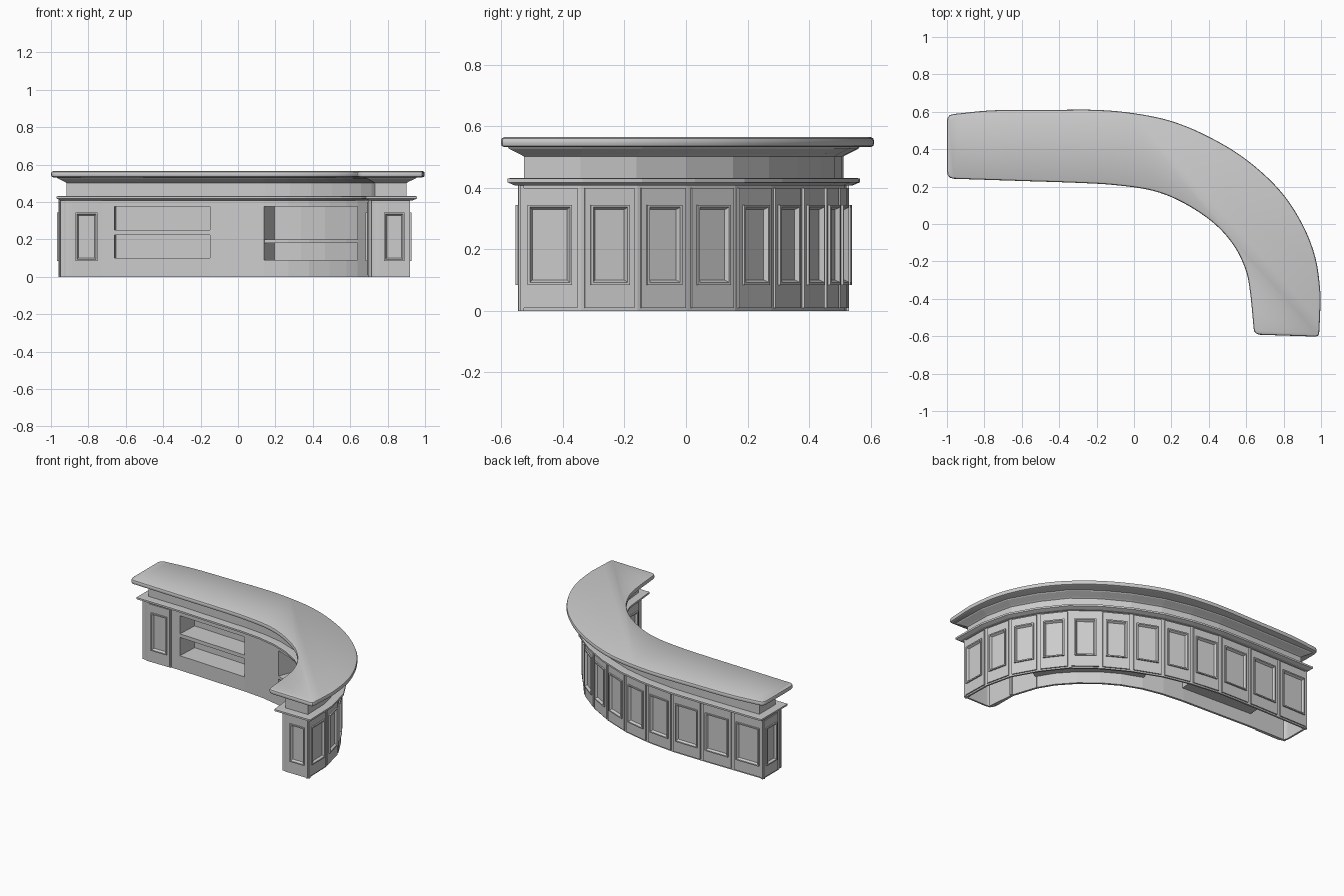
import bpy, bmesh, math
from mathutils import Vector

if "Cube" in bpy.data.objects:
    bpy.data.objects.remove(bpy.data.objects["Cube"])


def offset(path, dist, closed=False):
    """Mitred offset to the left of the travel direction."""
    pts = [Vector(p) for p in path]
    n, out = len(pts), []
    for i, p in enumerate(pts):
        dirs = []
        if closed or i > 0:
            dirs.append((p - pts[i - 1]).normalized())
        if closed or i < n - 1:
            dirs.append((pts[(i + 1) % n] - p).normalized())
        norms = [Vector((-d.y, d.x)) for d in dirs]
        m = sum(norms, Vector((0, 0))).normalized()
        out.append(p + m * dist / max(m.dot(norms[0]), 0.4))
    return out


def finish(name, bm, smooth=False):
    bmesh.ops.recalc_face_normals(bm, faces=bm.faces)
    me = bpy.data.meshes.new(name)
    bm.to_mesh(me)
    bm.free()
    ob = bpy.data.objects.new(name, me)
    bpy.context.collection.objects.link(ob)
    if smooth:
        bpy.ops.object.select_all(action='DESELECT')
        ob.select_set(True)
        bpy.context.view_layer.objects.active = ob
        bpy.ops.object.shade_smooth_by_angle(angle=math.radians(35))
    return ob


def loft(name, rings, smooth=False):
    """Closed solid through equal-length rings of 3D points."""
    bm = bmesh.new()
    vs = [[bm.verts.new(p) for p in r] for r in rings]
    for a, b in zip(vs, vs[1:]):
        for i in range(len(a)):
            j = (i + 1) % len(a)
            bm.faces.new((a[i], a[j], b[j], b[i]))
    bm.faces.new(vs[0])
    bm.faces.new(vs[-1])
    return finish(name, bm, smooth)


def slab(name, outline, levels, smooth=False):
    """Solid from a closed outline and (offset, z) levels."""
    return loft(name, [[(p.x, p.y, z) for p in offset(outline, o, True)]
                       for o, z in levels], smooth)


def band(name, path, o0, o1, z0, z1, smooth=False):
    """Wall or board that follows an open path between two offsets."""
    bm = bmesh.new()
    rows = [[bm.verts.new((a.x, a.y, z0)), bm.verts.new((b.x, b.y, z0)),
             bm.verts.new((b.x, b.y, z1)), bm.verts.new((a.x, a.y, z1))]
            for a, b in zip(offset(path, o0), offset(path, o1))]
    for r, s in zip(rows, rows[1:]):
        for i in range(4):
            j = (i + 1) % 4
            bm.faces.new((r[i], r[j], s[j], s[i]))
    bm.faces.new(rows[0])
    bm.faces.new(rows[-1])
    return finish(name, bm, smooth)


def panel(name, p, q):
    """Framed panel on the left side of the line p to q."""
    p, q = Vector(p), Vector(q)
    d = (q - p).normalized()
    n = Vector((-d.y, d.x))
    rings = []
    for m, z0, z1, h in ((.012, .01, .40, -.012), (.012, .01, .40, 0),
                         (.03, .085, .345, 0), (.03, .085, .345, .009),
                         (.038, .093, .337, .009), (.046, .101, .329, -.006)):
        a, b = p + d * m + n * h, q - d * m + n * h
        rings.append([(a.x, a.y, z0), (b.x, b.y, z0), (b.x, b.y, z1), (a.x, a.y, z1)])
    loft(name, rings)


def spline(pts, steps=5):
    """Catmull-Rom curve through the points."""
    v = [Vector(p) for p in pts]
    v = [2 * v[0] - v[1]] + v + [2 * v[-1] - v[-2]]
    out = []
    for a, b, c, d in zip(v, v[1:], v[2:], v[3:]):
        for k in range(steps):
            t = k / steps
            out.append(.5 * (2 * b + (c - a) * t + (2 * a - 5 * b + 4 * c - d) * t * t
                             + (3 * b - a - 3 * c + d) * t ** 3))
    return out + [v[-2]]


def corner(c, r, a0, a1, n=8):
    return [(c[0] + r * math.cos(math.radians(a0 + (a1 - a0) * i / n)),
             c[1] + r * math.sin(math.radians(a0 + (a1 - a0) * i / n))) for i in range(n + 1)]


# Plan paths, both from the left end to the right end
outer = [(-.96, .53), (-.725, .53), (-.49, .53), (-.26, .525), (-.05, .50), (.145, .455),
         (.335, .38), (.505, .285), (.66, .165), (.78, .01), (.872, -.155), (.915, -.34),
         (.92, -.545)]
inner = [(-.95, .315), (-.66, .31), (-.15, .285), (0, .27), (.14, .24), (.27, .19),
         (.38, .125), (.49, .035), (.58, -.065), (.64, -.165), (.695, -.33), (.715, -.535)]

# Counter top with rounded edge
top_outer = spline([(-.965, .588), (-.75, .608), (-.45, .61), (-.2, .61), (0, .592), (.2, .55),
                    (.4, .467), (.6, .345), (.78, .18), (.9, 0), (.97, -.18), (.996, -.36),
                    (.996, -.46), (.99, -.585)])
top_inner = spline([(-.965, .242), (-.6, .23), (-.3, .22), (-.1, .208), (.1, .178), (.26, .115),
                    (.42, .01), (.53, -.11), (.595, -.24), (.62, -.36), (.64, -.56)])
top_line = (top_outer + [Vector(p) for p in ((.985, -.597), (.972, -.602), (.67, -.592),
                                             (.652, -.585), (.643, -.574))]
            + top_inner[::-1]
            + [Vector(p) for p in ((-.985, .248), (-.996, .262), (-1, .285),
                                   (-1, .55), (-.996, .57), (-.985, .582))])
slab("counter_top", top_line, ((-.012, .532), (-.003, .536), (0, .544), (0, .553),
                               (-.003, .561), (-.011, .565)), True)

# Neck with flared cornice, and the ledge below it
base = [(-.935, .53)] + outer[1:] + [(.715, -.545)] + inner[1:-1][::-1] + [(-.935, .315)]
slab("neck_and_cornice", base, ((-.018, .425), (-.018, .502), (-.008, .508), (.03, .527),
                                (.035, .533)))
slab("ledge", base, ((.012, .408), (.026, .414), (.035, .418), (.035, .43), (.025, .432)))

# Outer faceted wall and its panels
band("outer_wall", outer, -.02, -.008, 0, .412)
for i, (p, q) in enumerate(zip(outer, outer[1:])):
    panel(f"outer_panel_{i + 1:02d}", p, q)

# Inner wall: solid stretches, and two niches with a shelf each
band("inner_wall_left", inner[:2], 0, .015, 0, .412)
band("inner_wall_middle", inner[2:5], 0, .015, 0, .412)
band("inner_wall_right", inner[9:], 0, .015, 0, .412)
DEPTH = .16
for name, path, z0, z1, s0, s1 in (("straight_niche", inner[1:3], .10, .375, .225, .25),
                                   ("curved_niche", inner[4:10], .09, .375, .18, .20)):
    band(name + "_wall_below", path, 0, .015, 0, z0)
    band(name + "_wall_above", path, 0, .015, z1, .412)
    band(name + "_floor", path, .001, DEPTH, z0 - .012, z0)
    band(name + "_shelf", path, .001, DEPTH, s0, s1)
    band(name + "_ceiling", path, .001, DEPTH, z1, z1 + .012)
    band(name + "_back", path, DEPTH - .01, DEPTH, z0 - .012, z1 + .012)
    back = offset(path, DEPTH)
    for side, a, b, o in (("left", path[0], back[0], .01), ("right", path[-1], back[-1], -.01)):
        band(f"{name}_{side}_side", [a, b], 0, o, z0 - .012, z1 + .012)

# End blocks with one rounded corner and two panels each
left_end = [(-.96, .53)] + corner((-.90, .36), .06, 180, 270) + [(-.72, .30), (-.72, .32)]
right_end = [(.72, -.32), (.69, -.32)] + corner((.75, -.485), .06, 180, 270) + [(.92, -.545)]
band("left_end_block", left_end, .006, .018, 0, .412, True)
band("right_end_block", right_end, .006, .018, 0, .412, True)
panel("left_end_panel", (-.96, .36), (-.96, .53))
panel("left_inner_panel", (-.72, .30), (-.90, .30))
panel("right_end_panel", (.92, -.545), (.75, -.545))
panel("right_inner_panel", (.69, -.485), (.69, -.32))
